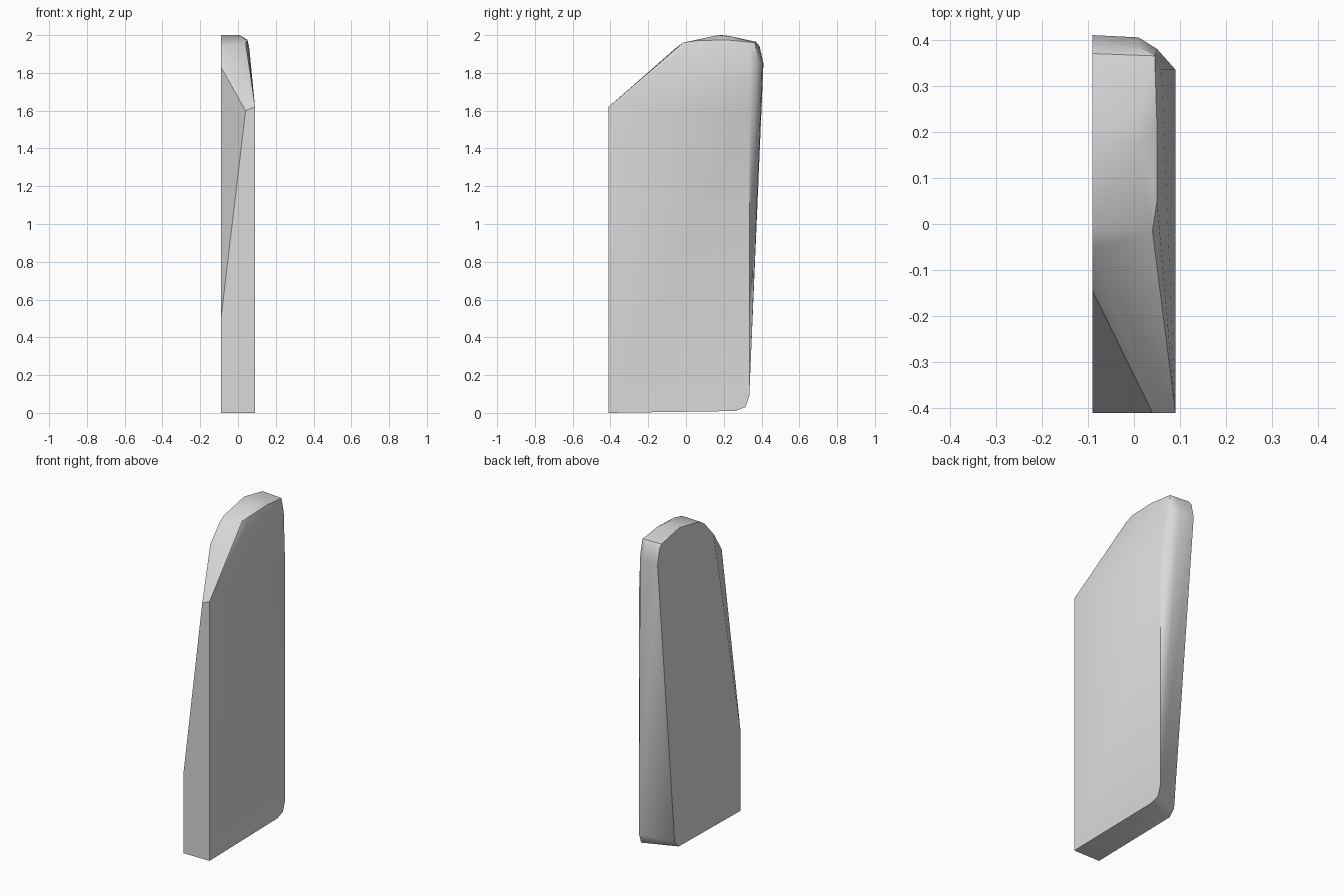
import bpy
import bmesh
import math

default_cube = bpy.data.objects.get("Cube")
if default_cube:
    bpy.data.objects.remove(default_cube, do_unlink=True)

HALF_WIDTH = 0.09


def make_material(name, colour):
    material = bpy.data.materials.new(name)
    material.use_nodes = True
    material.diffuse_color = colour
    material.node_tree.nodes["Principled BSDF"].inputs["Base Color"].default_value = colour
    return material


def side_points(x, profile):
    """Place a (y, z) profile in the plane at x."""
    return [(x, y, z) for y, z in profile]


def make_hull(name, points, material, smooth_angle):
    """Wrap a convex slab around its profiles and shade it."""
    bm = bmesh.new()
    for point in points:
        bm.verts.new(point)
    result = bmesh.ops.convex_hull(bm, input=bm.verts[:])
    unused = {v for v in result["geom_interior"] + result["geom_unused"]
              if isinstance(v, bmesh.types.BMVert)}
    bmesh.ops.delete(bm, geom=list(unused), context="VERTS")
    bmesh.ops.dissolve_limit(bm, angle_limit=math.radians(1),
                             verts=bm.verts[:], edges=bm.edges[:])
    bmesh.ops.recalc_face_normals(bm, faces=bm.faces[:])
    mesh = bpy.data.meshes.new(name)
    bm.to_mesh(mesh)
    bm.free()
    mesh.materials.append(material)
    slab = bpy.data.objects.new(name, mesh)
    bpy.context.collection.objects.link(slab)
    bpy.ops.object.select_all(action="DESELECT")
    slab.select_set(True)
    bpy.context.view_layer.objects.active = slab
    bpy.ops.object.shade_smooth_by_angle(angle=math.radians(smooth_angle))
    return slab


# Inner side: tall, with a rounded top and a back edge that leans outward
inner_side = side_points(-HALF_WIDTH, [
    (-.41, 0), (-.41, .5), (-.145, 1.83), (-.055, 1.93), (-.01, 1.96),
    (.19, 2), (.37, 1.965), (.39, 1.94), (.41, 1.85), (.24, .05), (.2, .01)])

# Outer side: upright wall with a rounded lower back corner
outer_side = side_points(HALF_WIDTH, [
    (-.41, 0), (-.41, 1.62), (.335, 1.6), (.335, .09), (.315, .03), (.26, .01)])

# Crown: softened rim between the two sides
crown = [
    (.04, -.41, 1.6), (.04, -.015, 1.96), (.05, .05, 1.97), (.05, .21, 1.975),
    (.01, .17, 2), (.01, .23, 1.995), (.045, .365, 1.96), (.01, .385, 1.94),
    (.06, .335, 1.93), (.05, .38, 1.87), (.01, .405, 1.85)]

stone_grey = make_material("stone grey", (0.7, 0.7, 0.7, 1))
make_hull("slab", inner_side + outer_side + crown, stone_grey, 30)
